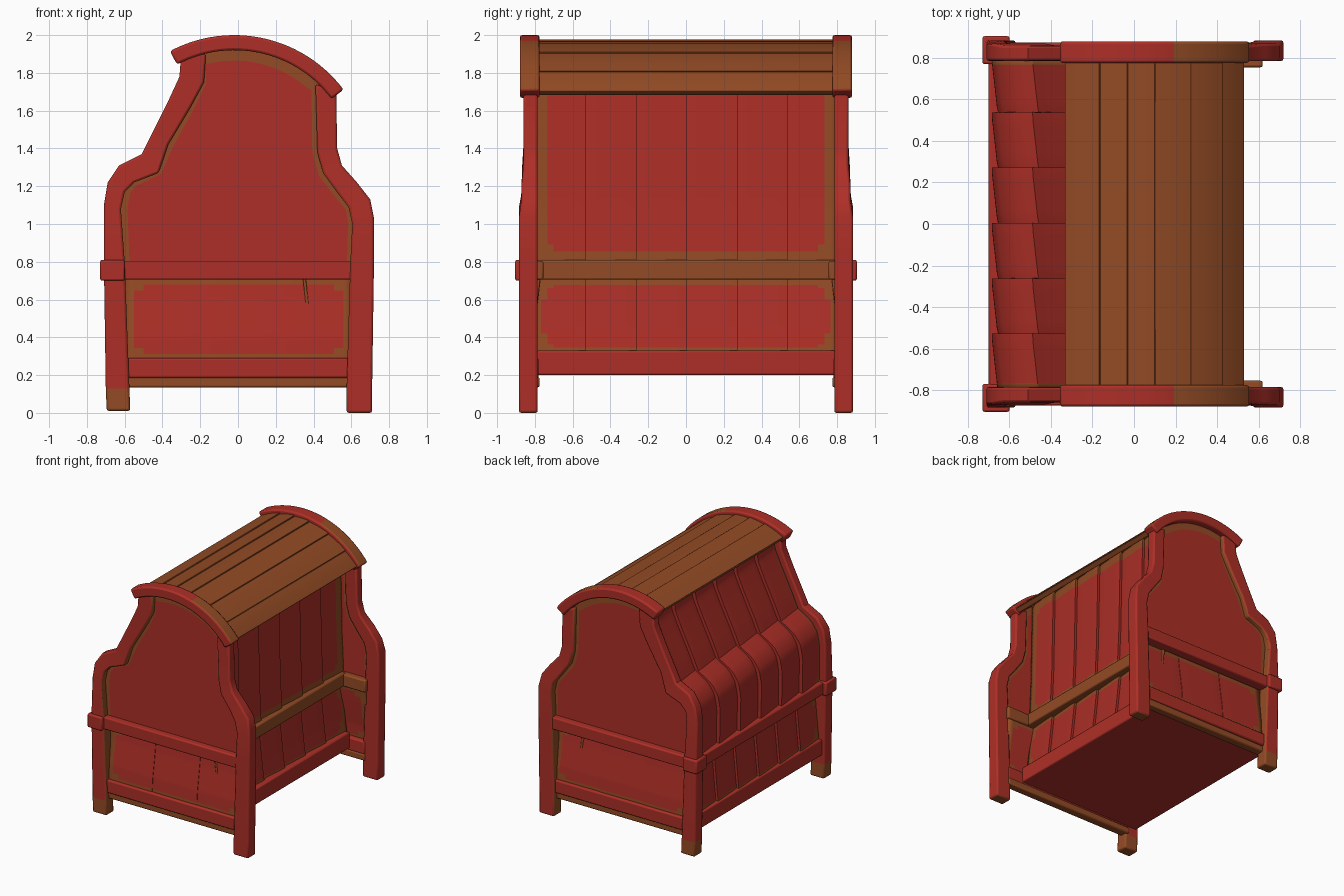
import bpy, bmesh, math
from mathutils import Vector

cube = bpy.data.objects.get("Cube")
if cube:
    bpy.data.objects.remove(cube, do_unlink=True)


def material(name, rgb):
    m = bpy.data.materials.new(name)
    m.use_nodes = True
    m.diffuse_color = (*rgb, 1)
    bsdf = next(n for n in m.node_tree.nodes if n.type == 'BSDF_PRINCIPLED')
    bsdf.inputs["Base Color"].default_value = (*rgb, 1)
    bsdf.inputs["Roughness"].default_value = 0.8
    return m


MATS = [material("painted red", (0.42, 0.028, 0.02)),
        material("bare brown wood", (0.29, 0.07, 0.018))]
RED, BROWN = 0, 1


def finish(name, bm, rule=None, bevel=0.0, thick=0.0):
    bmesh.ops.recalc_face_normals(bm, faces=bm.faces[:])
    if rule:
        for f in bm.faces:
            f.material_index = rule(f)
    me = bpy.data.meshes.new(name)
    bm.to_mesh(me)
    bm.free()
    ob = bpy.data.objects.new(name, me)
    bpy.context.collection.objects.link(ob)
    for m in MATS:
        me.materials.append(m)
    bpy.ops.object.select_all(action='DESELECT')
    ob.select_set(True)
    bpy.context.view_layer.objects.active = ob
    bpy.ops.object.shade_smooth_by_angle(angle=math.radians(35))
    if thick:
        mod = ob.modifiers.new("thickness", 'SOLIDIFY')
        mod.thickness, mod.offset = thick, 0
    if bevel:
        mod = ob.modifiers.new("soft edges", 'BEVEL')
        mod.width, mod.segments, mod.limit_method = bevel, 2, 'ANGLE'
        mod.angle_limit = math.radians(50)
    return ob


def box(name, x, y, z, mat=RED, bevel=0.01):
    bm = bmesh.new()
    bmesh.ops.create_cube(bm, size=1)
    for v in bm.verts:
        v.co = [r[0] + (c + 0.5) * (r[1] - r[0]) for c, r in zip(v.co, (x, y, z))]
    return finish(name, bm, lambda f: mat, bevel)


def ribbon(name, pairs, y_in, y_out, rule, bevel=0.012):
    """Solid strip: (outer, inner) xz pairs, spanning y_in to y_out(z)."""
    bm = bmesh.new()
    rings = []
    for o, i in pairs:
        rings.append([bm.verts.new((p[0], y, p[1])) for p, y in
                      ((o, y_in), (o, y_out(o[1])), (i, y_out(i[1])), (i, y_in))])
    for a, b in zip(rings, rings[1:]):
        for k in range(4):
            n = (k + 1) % 4
            bm.faces.new((a[k], a[n], b[n], b[k]))
    bm.faces.new(rings[0])
    bm.faces.new(rings[-1])
    return finish(name, bm, rule, bevel)


def lerp_profile(profile, z):
    for (a, za), (b, zb) in zip(profile, profile[1:]):
        if z <= zb:
            return a + (b - a) * (z - za) / (zb - za)
    return profile[-1][0]


def plank_wall(name, axis, sign, profile, u0, u1, planks, margin, saw=0.02, rows=28):
    """Lapped boards over a rising profile, red with a rounded bare border."""
    bm = bmesh.new()
    z0, z1 = profile[0][1], profile[-1][1]
    cols, steps = [], 8
    for p in range(planks):
        for s in range(steps + 1):
            cols.append((u0 + (u1 - u0) * (p + s / steps) / planks, saw * (s / steps - 0.5)))
    grid = []
    for r in range(rows + 1):
        z = z0 + (z1 - z0) * r / rows
        d = lerp_profile(profile, z)
        grid.append([bm.verts.new((sign * (d + k), u, z) if axis == 'x' else (u, sign * (d + k), z))
                     for u, k in cols])
    for a, b in zip(grid, grid[1:]):
        for k in range(len(cols) - 1):
            bm.faces.new((a[k], a[k + 1], b[k + 1], b[k]))

    def rule(f, r=0.1):
        c = f.calc_center_median()
        u = c.y if axis == 'x' else c.x
        du = min(u - u0, u1 - u) - margin
        dv = min(c.z - z0, z1 - c.z) - margin
        if du < 0 or dv < 0:
            return BROWN
        corner = du < r and dv < r and math.hypot(r - du, r - dv) > r
        return BROWN if corner else RED
    return finish(name, bm, rule, thick=0.015)


def arc(radius, deg):
    a = math.radians(deg)
    return (-0.02 + radius * math.sin(a), 1.275 + radius * math.cos(a))


# Curved end posts as (outer, inner) outlines
LEFT = [((0.71, 0), (0.575, 0)), ((0.71, 0.13), (0.575, 0.13)), ((0.72, 0.8), (0.595, 0.8)),
        ((0.72, 1.03), (0.605, 1.0)), ((0.70, 1.13), (0.585, 1.09)), ((0.63, 1.22), (0.53, 1.16)),
        ((0.55, 1.31), (0.45, 1.27)), ((0.525, 1.4), (0.42, 1.38)), ((0.52, 1.7), (0.41, 1.74))]
RIGHT = [((-0.695, 0.01), (-0.57, 0.01)), ((-0.7, 0.13), (-0.575, 0.13)), ((-0.71, 0.8), (-0.6, 0.8)),
         ((-0.71, 1.1), (-0.62, 1.08)), ((-0.69, 1.22), (-0.6, 1.17)), ((-0.63, 1.31), (-0.55, 1.22)),
         ((-0.51, 1.37), (-0.42, 1.27)), ((-0.46, 1.47), (-0.37, 1.42)), ((-0.37, 1.65), (-0.25, 1.62)),
         ((-0.31, 1.78), (-0.18, 1.75)), ((-0.3, 1.91), (-0.17, 1.9))]


def post_rule(side):
    def rule(f):
        c = f.calc_center_median()
        if f.normal.z < -0.9 or (side < 0 and c.z < 0.13):
            return BROWN
        return BROWN if f.normal.x * side < -0.5 else RED
    return rule


def middle(pairs):
    return [((o[0] + i[0]) / 2, (o[1] + i[1]) / 2) for o, i in pairs if o[1] > 0.7]


for s, end in ((-1, "front"), (1, "back")):
    def depth(z, s=s):
        return s * (0.885 if z < 1.1 else 0.86 if z > 1.28 else 0.87)

    def span(a, b, s=s):
        return sorted((s * a, s * b))

    ribbon(end + "_left_post", LEFT, s * 0.785, depth, post_rule(1))
    ribbon(end + "_right_post", RIGHT, s * 0.785, depth, post_rule(-1))

    # Arched rim over the end wall
    rim = [(arc(0.725, a), arc(0.645, a)) for a in range(-28, 54, 3)]
    ribbon(end + "_roof_rim", rim, s * 0.775, lambda z, s=s: s * 0.88,
           lambda f: BROWN if f.normal.z > 0.5 and f.calc_center_median().x > 0.18 else RED)

    # Upper end panel with a thin bare border
    outline = [(-0.655, 0.74)] + middle(RIGHT)[:-1]
    outline += [arc(0.67, a) for a in range(-19, 47, 5)]
    outline += middle(LEFT)[-2::-1] + [(0.655, 0.74)]
    bm = bmesh.new()
    face = bm.faces.new([bm.verts.new((x, s * 0.805, z)) for x, z in outline])
    moved = bmesh.ops.extrude_face_region(bm, geom=[face])["geom"]
    bmesh.ops.translate(bm, vec=(0, s * 0.02, 0),
                        verts=[g for g in moved if isinstance(g, bmesh.types.BMVert)])
    bm.normal_update()
    bmesh.ops.recalc_face_normals(bm, faces=bm.faces[:])
    caps = [f for f in bm.faces if abs(f.normal.y) > 0.9]
    for f in bm.faces:
        f.material_index = BROWN
    bmesh.ops.inset_region(bm, faces=caps, thickness=0.08, depth=0)
    for f in caps:
        f.material_index = RED
    finish(end + "_upper_panel", bm)

    # Lower end panel flares outward toward the bottom
    plank_wall(end + "_lower_panel", 'y', s, [(0.83, 0.26), (0.82, 0.4), (0.79, 0.6), (0.775, 0.73)],
               -0.6, 0.61, 3, 0.05, saw=0.004)

    # Rails, corner collar and sill of the end wall
    box(end + "_middle_rail", (-0.62, 0.61), span(0.79, 0.875), (0.705, 0.805))
    box(end + "_corner_collar", (-0.73, -0.6), span(0.77, 0.905), (0.7, 0.81))
    box(end + "_inner_rail", (0.38, 0.62), span(0.755, 0.81), (0.705, 0.805), BROWN)
    box(end + "_bottom_rail", (-0.6, 0.6), span(0.78, 0.86), (0.185, 0.29))
    box(end + "_sill", (-0.6, 0.6), span(0.775, 0.845), (0.135, 0.19), BROWN)

# Roof boards bent over the arch
edges = [-27, -12, -1, 10, 25, 40, 52]
for n, (a, b) in enumerate(zip(edges, edges[1:])):
    pairs = [(arc(0.693 + 0.008 * t, a + (b - a) * t), arc(0.66, a + (b - a) * t))
             for t in (0, 0.33, 0.67, 1)]
    ribbon("roof_board_%d" % (n + 1), pairs, -0.79, lambda z: 0.79, lambda f: BROWN, 0.004)

# Recessed walls on the left side
plank_wall("left_upper_wall", 'x', 1, [(0.38, 0.78), (0.365, 1.1), (0.35, 1.81)],
           -0.8, 0.8, 6, 0.065)
plank_wall("left_lower_wall", 'x', 1, [(0.41, 0.3), (0.39, 0.45), (0.36, 0.72)],
           -0.8, 0.8, 6, 0.045)
box("left_middle_rail", (0.33, 0.425), (-0.79, 0.79), (0.705, 0.81), BROWN)
box("left_bottom_rail", (0.36, 0.46), (-0.79, 0.79), (0.2, 0.33))

# Swept walls on the right side
plank_wall("right_upper_wall", 'x', -1,
           [(0.66, 0.78), (0.665, 1.08), (0.645, 1.19), (0.59, 1.27), (0.47, 1.34),
            (0.42, 1.45), (0.32, 1.65), (0.26, 1.78), (0.25, 1.9)],
           -0.8, 0.8, 6, 0.03, saw=0.03, rows=40)
plank_wall("right_lower_wall", 'x', -1, [(0.655, 0.3), (0.64, 0.45), (0.615, 0.72)],
           -0.8, 0.8, 6, 0.045)
box("right_middle_rail", (-0.7, -0.6), (-0.79, 0.79), (0.705, 0.805))
box("right_bottom_rail", (-0.68, -0.59), (-0.79, 0.79), (0.2, 0.33))

# Floor
box("floor", (-0.62, 0.43), (-0.8, 0.8), (0.2, 0.23))
